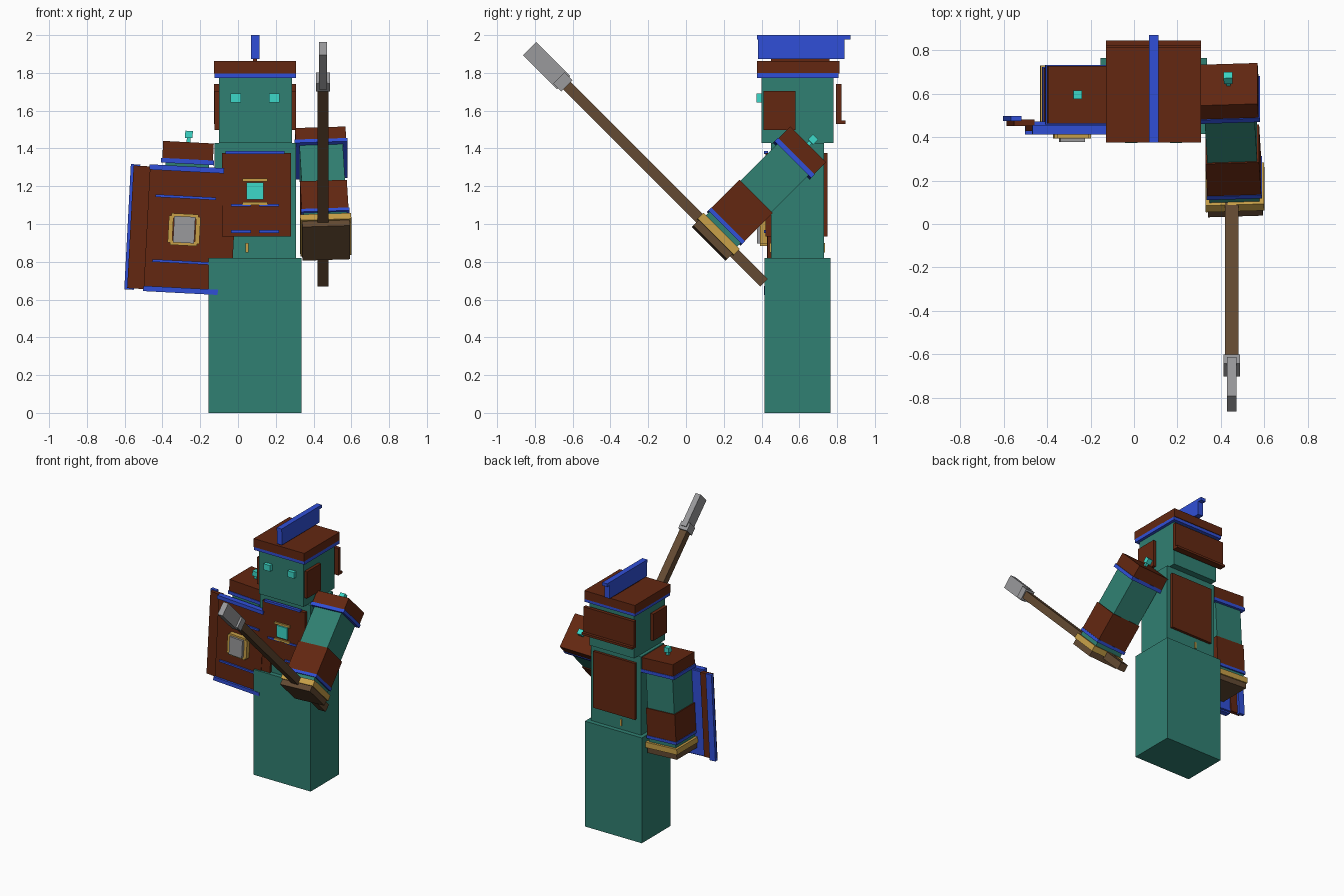
import bpy, bmesh, math
from mathutils import Matrix, Vector


def lin(c):
    c /= 255
    return c / 12.92 if c <= 0.04045 else ((c + 0.055) / 1.055) ** 2.4


def material(name, r, g, b):
    m = bpy.data.materials.new(name)
    m.diffuse_color = (lin(r), lin(g), lin(b), 1)
    return m


TEAL = material("teal", 48, 128, 114)
BROWN = material("red_brown", 99, 39, 17)
BLUE = material("royal_blue", 48, 79, 215)
CYAN = material("cyan", 60, 216, 200)
GOLD = material("gold", 200, 160, 72)
GREY = material("steel_grey", 154, 154, 156)
WOOD = material("wood", 99, 74, 50)


def box(name, mat, x, y, z, frame=Matrix()):
    """Box from (min, max) pairs, placed in the given frame."""
    bm = bmesh.new()
    bmesh.ops.create_cube(bm, size=1)
    for v in bm.verts:
        v.co = Vector([a + (b - a) * (c + 0.5) for (a, b), c in zip((x, y, z), v.co)])
    me = bpy.data.meshes.new(name)
    bm.to_mesh(me)
    bm.free()
    me.materials.append(mat)
    ob = bpy.data.objects.new(name, me)
    ob.matrix_world = frame
    bpy.context.collection.objects.link(ob)
    return ob


def ring(name, mat, w, h, t, y, frame):
    """Square frame made of four bars in the XZ plane."""
    for i, s in enumerate((-1, 1)):
        a, b = sorted((s * w, s * (w - t)))
        box(f"{name}_side_{i}", mat, (a, b), y, (-h + t / 2, h - t / 2), frame)
        a, b = sorted((s * h, s * (h - t)))
        box(f"{name}_bar_{i}", mat, (-w + t / 2, w - t / 2), y, (a, b), frame)


MID = 0.09  # body centre in x

# Legs and torso
box("legs", TEAL, (-0.155, 0.335), (0.415, 0.765), (0, 0.82))
box("torso", TEAL, (-0.125, 0.308), (0.45, 0.73), (0.82, 1.43))

# Breastplate and back plate with trims
box("breastplate", BROWN, (-0.085, 0.28), (0.422, 0.452), (0.935, 1.375))
box("back_plate", BROWN, (-0.085, 0.275), (0.728, 0.75), (0.935, 1.375))
box("collar_trim", BLUE, (-0.065, 0.245), (0.413, 0.435), (1.37, 1.387))
for z in (0.96, 1.10):
    for s in (-1, 1):
        a, b = sorted((MID + s * 0.02, MID + s * 0.127))
        box("chest_stripe", BLUE, (a, b), (0.414, 0.424), (z - 0.007, z + 0.007))
box("chest_gem", CYAN, (0.045, 0.135), (0.408, 0.424), (1.13, 1.22))
for z in (1.108, 1.233):
    box("gem_bar", GOLD, (0.025, 0.155), (0.41, 0.424), (z - 0.008, z + 0.008))
for y in ((0.441, 0.452), (0.728, 0.736)):
    box("belt_pin", GOLD, (0.04, 0.055), y, (0.85, 0.9))

# Head, eyes and helmet
box("head", TEAL, (-0.10, 0.285), (0.40, 0.78), (1.43, 1.78))
for x in (-0.013, 0.193):
    box("eye", CYAN, (x - 0.028, x + 0.028), (0.372, 0.402), (1.643, 1.69))
box("helmet_trim", BLUE, (-0.125, 0.308), (0.377, 0.807), (1.773, 1.80))
box("helmet", BROWN, (-0.128, 0.308), (0.375, 0.812), (1.797, 1.862))
for x in ((-0.125, -0.099), (0.284, 0.308)):
    box("cheek_guard", BROWN, x, (0.41, 0.58), (1.497, 1.705))
box("neck_guard", BROWN, (-0.128, 0.308), (0.795, 0.822), (1.53, 1.74))
box("neck_guard_lip", BROWN, (-0.128, 0.308), (0.795, 0.845), (1.53, 1.547))
box("crest_base", BROWN, (0.08, 0.1), (0.45, 0.76), (1.855, 1.88))
box("crest", BLUE, (0.07, 0.113), (0.38, 0.84), (1.873, 1.99))
box("crest_top", BLUE, (0.07, 0.113), (0.375, 0.87), (1.976, 2.0))


# Arms: each is built downward from the top of the shoulder
def arm(side, frame):
    parts = [
        ("shoulder_guard", BROWN, 0.134, 0.133, 0.0, 0.092),
        ("shoulder_trim", BLUE, 0.141, 0.137, 0.09, 0.115),
        ("arm", TEAL, 0.115, 0.117, 0.05, 0.66),
        ("bracer", BROWN, 0.124, 0.124, 0.39, 0.60),
        ("bracer_trim", BLUE, 0.128, 0.127, 0.60, 0.622),
        ("wrist_band", GOLD, 0.135, 0.135, 0.65, 0.693),
        ("hand", WOOD, 0.126, 0.126, 0.69, 0.735),
    ]
    for name, mat, w, d, a, b in parts:
        box(f"{side}_{name}", mat, (-w, w), (-d, d), (-b, -a), frame)
    box(f"{side}_stud_stem", CYAN, (-0.01, 0.01), (-0.01, 0.01), (0, 0.03), frame)
    box(f"{side}_stud", CYAN, (-0.02, 0.02), (-0.02, 0.02), (0.022, 0.06), frame)


def pose(loc, pitch, roll):
    return (Matrix.Translation(loc) @ Matrix.Rotation(math.radians(pitch), 4, 'X')
            @ Matrix.Rotation(math.radians(roll), 4, 'Y'))


arm("spear_side", pose((0.435, 0.643, 1.418), -45, -2.5))
arm("shield_side", pose((-0.262, 0.595, 1.433), 0, 3))

# Spear: local z runs along the shaft toward the tip
spear = pose((0.45, 0.413, 0.688), 45, 0)
box("spear_shaft", WOOD, (-0.03, 0.03), (-0.028, 0.028), (0, 1.50), spear)
box("spear_socket", GREY, (-0.038, 0.038), (-0.042, 0.042), (1.475, 1.535), spear)
box("spear_blade", GREY, (-0.022, 0.022), (-0.05, 0.05), (1.50, 1.755), spear)

# Shield with swept-back side flanges
shield = pose((-0.285, 0, 0.97), 0, 3)
box("shield_face", BROWN, (-0.198, 0.192), (0.428, 0.455), (-0.32, 0.32), shield)
box("shield_back", BLUE, (-0.195, 0.19), (0.455, 0.472), (-0.325, 0.325), shield)
for s in (-1, 1):
    a, b = sorted((s * 0.315, s * 0.335))
    box("shield_trim", BLUE, (-0.2, 0.195), (0.412, 0.455), (s * 0.322 - 0.014, s * 0.322 + 0.014), shield)
    box("shield_stripe", BLUE, (-0.16, 0.16), (0.416, 0.429), (s * 0.172 - 0.007, s * 0.172 + 0.007), shield)
box("shield_flange_outer", BROWN, (-0.285, -0.19), (0.45, 0.48), (-0.325, 0.325), shield)
box("shield_flange_edge", BLUE, (-0.30, -0.25), (0.474, 0.498), (-0.332, 0.332), shield)
box("shield_flange_inner", BROWN, (0.18, 0.265), (0.432, 0.47), (-0.3, 0.3), shield)
ring("boss_frame", GOLD, 0.084, 0.084, 0.024, (0.393, 0.43), shield)
box("shield_boss", GREY, (-0.056, 0.056), (0.377, 0.43), (-0.07, 0.07), shield)
